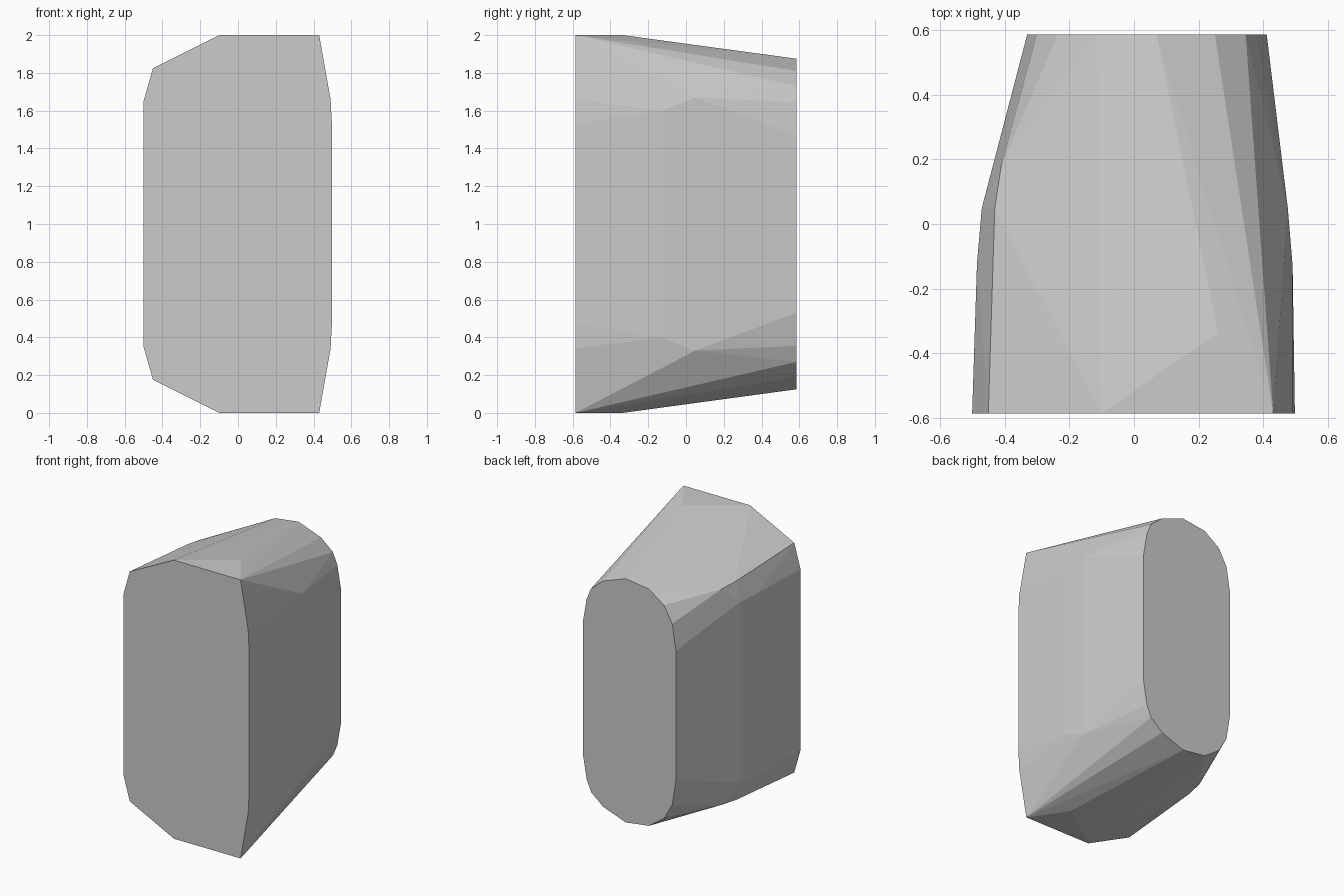
import bpy, bmesh

if "Cube" in bpy.data.objects:
    bpy.data.objects.remove(bpy.data.objects["Cube"])

Y = 0.585
# Half outlines as (x, half height about z = 1)
front = [(-0.5, 0.65), (-0.45, 0.825), (-0.1, 1), (0.43, 1), (0.49, 0.66), (0.497, 0.53)]
back = [(0.41, 0.47), (0.38, 0.645), (0.345, 0.73), (0.25, 0.81), (0.07, 0.875),
        (-0.115, 0.85), (-0.235, 0.765), (-0.30, 0.65), (-0.33, 0.465)]
# Bulge points between both ends as (x, y, half height)
middle = [(0.26, -0.335, 1), (-0.47, 0.05, 0.65), (-0.43, 0.05, 0.785),
          (-0.41, 0.18, 0.775), (0.475, 0.05, 0.67), (0.49, -0.13, 0.6),
          (-0.485, -0.12, 0.65)]

points = [(x, -Y, h) for x, h in front] + [(x, Y, h) for x, h in back] + middle

# Faceted body: wrap the mirrored points in a convex skin
bm = bmesh.new()
for x, y, h in points:
    for side in (-1, 1):
        bm.verts.new((x, y, 1 + side * h))
hull = bmesh.ops.convex_hull(bm, input=bm.verts[:])
inside = {v for v in hull["geom_interior"] + hull["geom_unused"] if isinstance(v, bmesh.types.BMVert)}
bmesh.ops.delete(bm, geom=list(inside), context='VERTS')
# Merge coplanar triangles into clean facets
bmesh.ops.dissolve_limit(bm, angle_limit=0.005, verts=bm.verts[:], edges=bm.edges[:])
bmesh.ops.recalc_face_normals(bm, faces=bm.faces[:])

mesh = bpy.data.meshes.new("faceted_body")
bm.to_mesh(mesh)
bm.free()
body = bpy.data.objects.new("faceted_body", mesh)
bpy.context.collection.objects.link(body)
